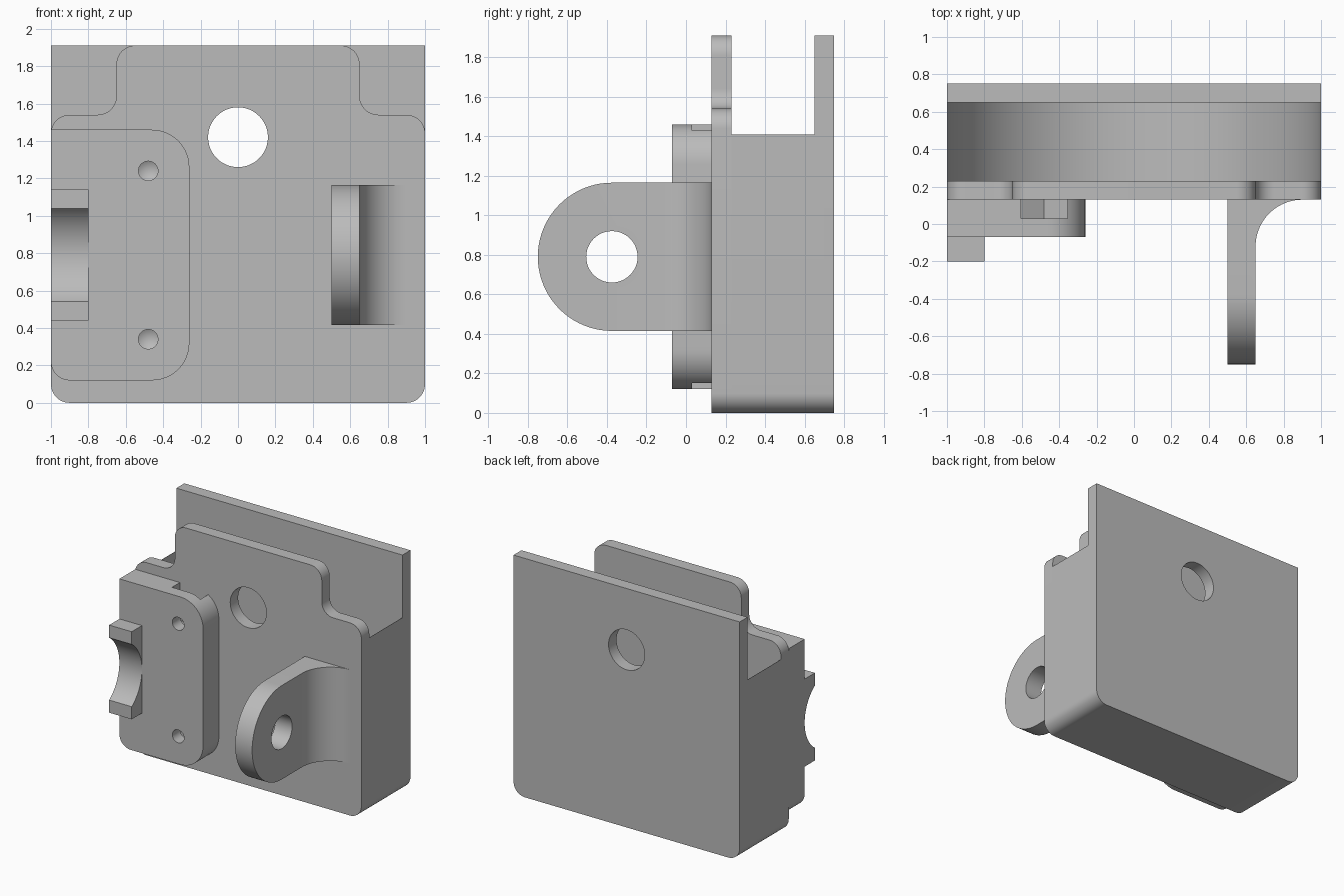
import bpy, bmesh, math
from mathutils import Vector

old = bpy.data.objects.get("Cube")
if old:
    bpy.data.objects.remove(old, do_unlink=True)

grey = bpy.data.materials.new("plain_grey")
grey.use_nodes = True
grey.diffuse_color = (0.5, 0.5, 0.5, 1)
grey.node_tree.nodes["Principled BSDF"].inputs["Base Color"].default_value = (0.5, 0.5, 0.5, 1)


def arc(cx, cy, r, start=0.0, end=2 * math.pi, n=48):
    full = abs(end - start) > 6.28
    return [(cx + r * math.cos(start + (end - start) * i / n),
             cy + r * math.sin(start + (end - start) * i / n))
            for i in range(n if full else n + 1)]


def rounded(corners, n=12):
    """Outline from (u, v, radius) corners; works for inner and outer corners."""
    out = []
    for i, (u, v, r) in enumerate(corners):
        p = Vector((u, v))
        if not r:
            out.append((u, v))
            continue
        a = (Vector(corners[i - 1][:2]) - p).normalized()
        b = (Vector(corners[(i + 1) % len(corners)][:2]) - p).normalized()
        half = a.angle(b) / 2
        centre = p + (a + b).normalized() * r / math.sin(half)
        t0 = p + a * r / math.tan(half) - centre
        t1 = p + b * r / math.tan(half) - centre
        sweep = math.pi - 2 * half
        for k in range(n + 1):
            f = k / n
            d = (t0 * math.sin((1 - f) * sweep) + t1 * math.sin(f * sweep)) / math.sin(sweep)
            out.append(tuple(centre + d))
    return out


def prism(name, outline, axis, lo, hi, tip=0.0):
    """Extrude an outline along an axis; tip adds a cone at the far end."""
    place = {"x": lambda u, v, w: (w, u, v),
             "y": lambda u, v, w: (u, w, v),
             "z": lambda u, v, w: (u, v, w)}[axis]
    bm = bmesh.new()
    near = [bm.verts.new(place(u, v, lo)) for u, v in outline]
    far = [bm.verts.new(place(u, v, hi)) for u, v in outline]
    bm.faces.new(near)
    end = bm.faces.new(far[::-1])
    for i in range(len(near)):
        bm.faces.new((near[i - 1], far[i - 1], far[i], near[i]))
    bmesh.ops.recalc_face_normals(bm, faces=bm.faces[:])
    if tip:
        bmesh.ops.poke(bm, faces=[end], offset=tip)
    mesh = bpy.data.meshes.new(name)
    bm.to_mesh(mesh)
    bm.free()
    mesh.materials.append(grey)
    obj = bpy.data.objects.new(name, mesh)
    bpy.context.collection.objects.link(obj)
    return obj


def carve(target, cutter, operation="DIFFERENCE"):
    cutter.hide_render = True
    mod = target.modifiers.new("carve", "BOOLEAN")
    mod.operation, mod.solver, mod.object = operation, "EXACT", cutter
    bpy.context.view_layer.objects.active = target
    bpy.ops.object.modifier_apply(modifier=mod.name)


cutters = []


def cutter(*args, **kw):
    cutters.append(prism(*args, **kw))
    return cutters[-1]


MID = 0.79       # height of the shared cross axis
PIN = 1.41       # height of the pin axis

# Main block with a round-bottomed channel
block = prism("main_block", rounded([(-1, 0, .1), (1, 0, .1), (1, 1.91, 0), (-1, 1.91, 0)]),
              "y", 0.23, 0.75)
channel = arc(0, PIN, 0.998, math.pi, 2 * math.pi, 64)
channel += [(1.1, PIN), (1.1, 2.1), (-1.1, 2.1), (-1.1, PIN)]
carve(block, cutter("channel_cutter", channel, "y", 0.15, 0.65))

# Front wall with stepped shoulders
right = [(1, 0, .1), (1, 1.54, .1), (.65, 1.54, .1), (.65, 1.91, .1)]
left = [(-x, z, r) for x, z, r in reversed(right)]
front = prism("front_wall", rounded(right + left), "y", 0.13, 0.23)

# Pin hole through both walls
pin = cutter("pin_cutter", arc(0, 1.42, 0.16), "y", 0, 1)
carve(front, pin)
carve(block, pin)

# Side plate with screw holes and nut pockets open at the ends
plate = prism("side_plate", rounded([(-1, .12, .1), (-.26, .12, .2), (-.26, 1.46, .2), (-1, 1.46, 0)]),
              "y", -0.07, 0.13)
for s in (1, -1):
    z = MID + s * 0.45
    pocket = [(-.48, z - s * .144), (-.355, z - s * .072), (-.355, z + s * .4),
              (-.605, z + s * .4), (-.605, z - s * .072)]
    carve(plate, cutter("nut_cutter", pocket, "y", 0.03, 0.16))
    screw = cutter("screw_cutter", arc(-.48, z, 0.052, n=32), "y", -0.2, 0.16, tip=0.03)
    carve(plate, screw)
    carve(front, screw)

# Cradle block with a concave seat
cradle = prism("cradle", [(-.2, .44), (-.05, .44), (-.05, 1.14), (-.2, 1.14)], "x", -1, -0.8)
carve(cradle, cutter("seat_cutter", arc(-.375, MID, 0.3045, n=80), "x", -1.2, -0.6))

# Hinge lug: filleted plan trimmed by a round-ended side shape
lug = prism("hinge_lug", rounded([(.5, -.9, 0), (.65, -.9, 0), (.65, .13, .25), (.92, .13, 0),
                                  (.92, .15, 0), (.5, .15, 0)], 20), "z", 0, 1.6)
trim = arc(-.375, MID, 0.375, math.pi / 2, 1.5 * math.pi, 40)
trim += [(.3, MID - .375), (.3, MID + .375)]
carve(lug, cutter("lug_trim", trim, "x", 0.3, 1.2), "INTERSECT")
carve(lug, cutter("lug_hole", arc(-.375, MID, 0.13), "x", 0.3, 1.2))

for c in cutters:
    bpy.data.objects.remove(c, do_unlink=True)

# Smooth the curved faces, keep sharp edges
bpy.ops.object.select_all(action="DESELECT")
for part in (block, front, plate, cradle, lug):
    part.select_set(True)
bpy.context.view_layer.objects.active = block
bpy.ops.object.shade_smooth_by_angle(angle=math.radians(30))
